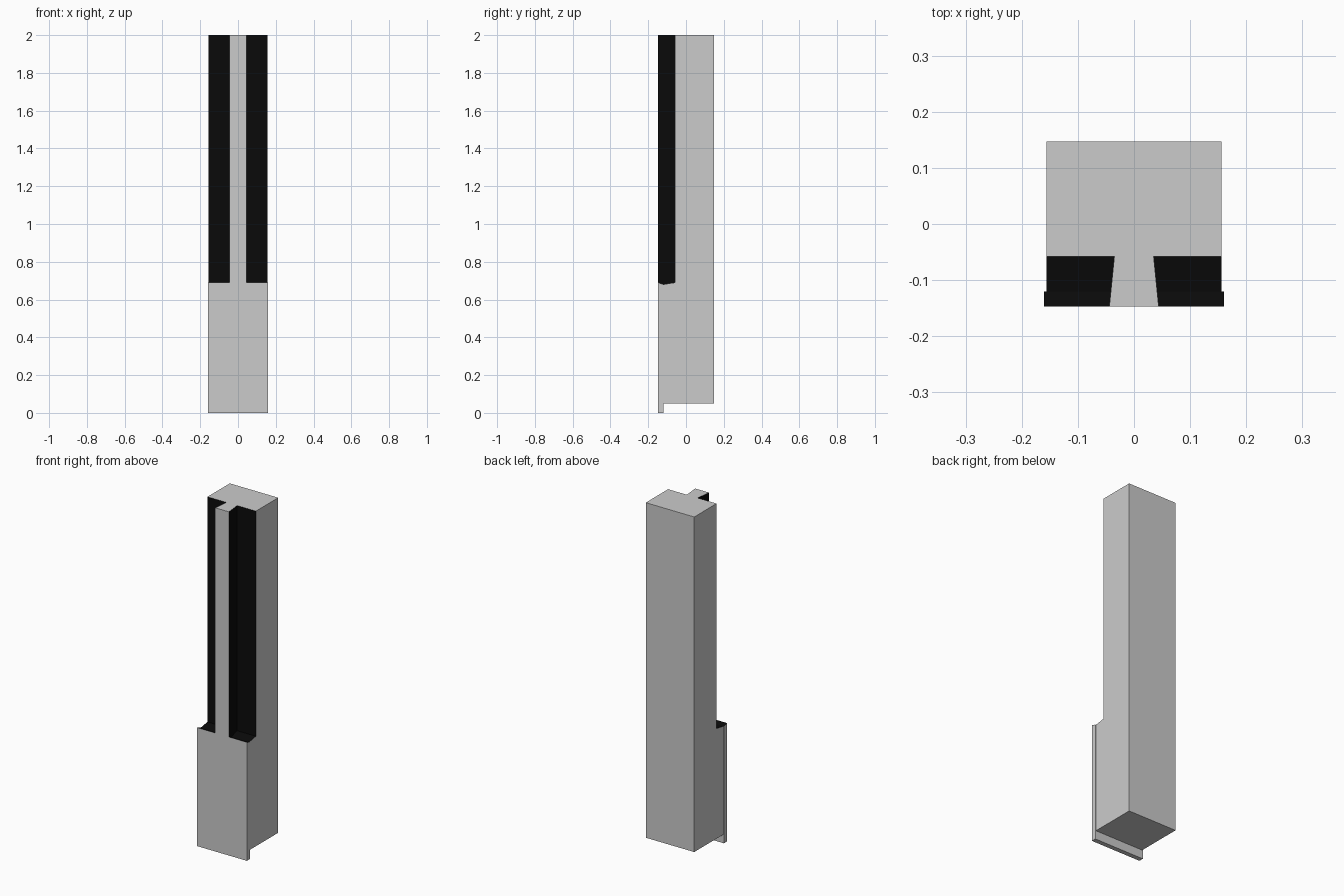
import bpy, bmesh

if "Cube" in bpy.data.objects:
    bpy.data.objects.remove(bpy.data.objects["Cube"])

W, D, H = 0.156, 0.147, 2.0      # half width, half depth, height
RIB_BACK, LEDGE = -0.058, 0.69   # recess depth line and ledge height


def material(name, value):
    m = bpy.data.materials.new(name)
    m.diffuse_color = (value, value, value, 1)
    m.use_nodes = True
    m.node_tree.nodes["Principled BSDF"].inputs["Base Color"].default_value = m.diffuse_color
    return m


def add_object(name, bm, mat=None):
    bmesh.ops.recalc_face_normals(bm, faces=bm.faces)
    me = bpy.data.meshes.new(name)
    bm.to_mesh(me)
    bm.free()
    if mat:
        me.materials.append(mat)
    ob = bpy.data.objects.new(name, me)
    bpy.context.collection.objects.link(ob)
    return ob


def box(name, x, y0, y1, z0, z1, mat=None):
    bm = bmesh.new()
    bmesh.ops.create_cube(bm, size=1)
    for v in bm.verts:
        v.co.x *= 2 * x
        v.co.y = y0 if v.co.y < 0 else y1
        v.co.z = z0 if v.co.z < 0 else z1
    return add_object(name, bm, mat)


def recess(name, side, mat):
    # side profile (y, z) swept outwards in x, inner wall flares with the rib
    profile = [(RIB_BACK, H + 0.1), (RIB_BACK, LEDGE), (-0.12, 0.68),
               (-D, LEDGE), (-0.2, 0.71), (-0.2, H + 0.1)]
    bm = bmesh.new()
    inner = [bm.verts.new((side * (0.035 + (RIB_BACK - y) * 0.1), y, z))
             for y, z in profile]
    outer = [bm.verts.new((side * 0.3, y, z)) for y, z in profile]
    bm.faces.new(inner)
    bm.faces.new(outer[::-1])
    n = len(profile)
    for i in range(n):
        j = (i + 1) % n
        bm.faces.new((inner[i], inner[j], outer[j], outer[i]))
    return add_object(name, bm, mat)


def boolean(target, tool, operation):
    tool.hide_render = True
    mod = target.modifiers.new(operation, 'BOOLEAN')
    mod.operation = operation
    mod.solver = 'EXACT'
    mod.material_mode = 'TRANSFER'
    mod.object = tool
    bpy.context.view_layer.objects.active = target
    bpy.ops.object.modifier_apply(modifier=mod.name)
    bpy.data.objects.remove(tool)


grey = material("grey", 0.8)
black = material("black", 0.003)

# Tall column, with the slightly wider front plate at its foot
column = box("column", W, -D, D, 0.05, H, grey)
plate = box("front_plate", 0.16, -D, -0.12, 0.0, 0.8, grey)
boolean(column, plate, 'UNION')

# Black recesses either side of the central rib
for side, label in ((-1, "left"), (1, "right")):
    boolean(column, recess(label + "_recess", side, black), 'DIFFERENCE')
